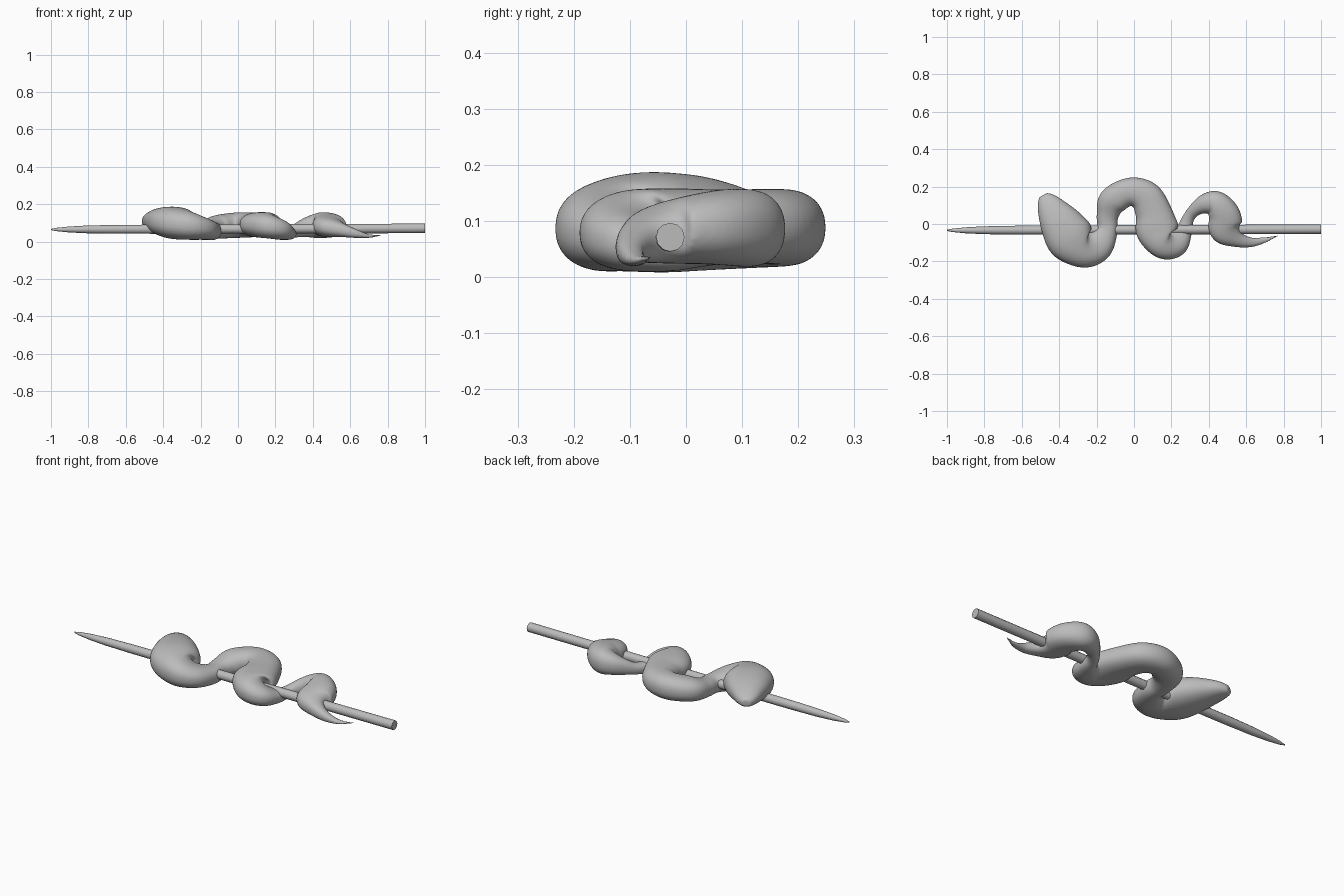
import bpy, bmesh, math
from mathutils import Vector

cube = bpy.data.objects.get("Cube")
if cube:
    bpy.data.objects.remove(cube, do_unlink=True)

grey = bpy.data.materials.new("plain grey")
grey.use_nodes = True
colour = (0.5, 0.5, 0.5, 1)
grey.diffuse_color = colour
grey.node_tree.nodes["Principled BSDF"].inputs["Base Color"].default_value = colour


def catmull(a, b, c, d, t):
    return (b * 2 + (c - a) * t + (a * 2 - b * 5 + c * 4 - d) * t * t
            + (b * 3 - a - c * 3 + d) * t ** 3) * 0.5


def resample(keys, steps):
    keys = [Vector(k) for k in keys]
    ext = [keys[0]] + keys + [keys[-1]]
    out = []
    for i in range(len(keys) - 1):
        out += [catmull(*ext[i:i + 4], s / steps) for s in range(steps)]
    return out + [keys[-1]]


def loft(name, rings, angle):
    bm = bmesh.new()
    loops = [[bm.verts.new(p) for p in ring] for ring in rings]
    n = len(loops[0])
    for a, b in zip(loops, loops[1:]):
        for i in range(n):
            j = (i + 1) % n
            bm.faces.new((a[i], a[j], b[j], b[i]))
    bm.faces.new(loops[0][::-1])
    bm.faces.new(loops[-1])
    bmesh.ops.recalc_face_normals(bm, faces=bm.faces)
    mesh = bpy.data.meshes.new(name)
    bm.to_mesh(mesh)
    bm.free()
    mesh.materials.append(grey)
    obj = bpy.data.objects.new(name, mesh)
    bpy.context.collection.objects.link(obj)
    bpy.ops.object.select_all(action="DESELECT")
    obj.select_set(True)
    bpy.context.view_layer.objects.active = obj
    bpy.ops.object.shade_smooth_by_angle(angle=math.radians(angle))
    return obj


# Winding body: x, y, half width, centre height, half height
head = [(-.485, .155, .025, .105, .02), (-.468, .125, .055, .11, .035),
        (-.435, .07, .085, .112, .055), (-.39, 0, .115, .108, .075),
        (-.335, -.08, .13, .1, .086), (-.26, -.135, .1, .088, .078),
        (-.19, -.11, .085, .07, .06)]
loops = [(-.145, -.035, .058, .058, .05), (-.142, .04, .058, .062, .05),
         (-.115, .12, .077, .078, .062), (-.025, .172, .075, .087, .068),
         (.06, .145, .088, .09, .067), (.105, .06, .098, .09, .066),
         (.125, -.03, .115, .09, .068), (.165, -.1, .09, .085, .068),
         (.225, -.095, .075, .065, .055), (.268, -.03, .045, .045, .035),
         (.29, .03, .032, .05, .032)]
tail = [(.325, .075, .035, .066, .042), (.375, .105, .052, .08, .056),
        (.435, .11, .068, .087, .069), (.482, .05, .085, .088, .066),
        (.495, -.03, .09, .08, .056), (.55, -.08, .046, .065, .04),
        (.625, -.098, .026, .045, .025), (.7, -.085, .016, .03, .01),
        (.772, -.062, .003, .036, .003)]

samples = resample(head + loops + tail, 8)
SIDES = 32
rings = []
for i, (x, y, w, z, h) in enumerate(samples):
    before, after = samples[max(i - 3, 0)], samples[min(i + 3, len(samples) - 1)]
    along = Vector((after[0] - before[0], after[1] - before[1], 0)).normalized()
    side = Vector((-along.y, along.x, 0))
    ring = []
    for k in range(SIDES):
        a = math.tau * k / SIDES
        c, s = math.cos(a), math.sin(a)
        # slightly squared oval section
        u = math.copysign(abs(c) ** 0.88, c) * w
        v = math.copysign(abs(s) ** 0.88, s) * h
        ring.append(Vector((x, y, z)) + side * u + Vector((0, 0, v)))
    rings.append(ring)
body = loft("winding_body", rings, 60)

# Merge the folds on the inside of the tight bends
remesh = body.modifiers.new("merge folds", "REMESH")
remesh.mode = "VOXEL"
remesh.voxel_size = 0.006
remesh.use_smooth_shade = True
smooth = body.modifiers.new("soften", "SMOOTH")
smooth.factor = 0.5
smooth.iterations = 8

# Pointed skewer running through every bend: x, radius
profile = [(-1, .003), (-.97, .009), (-.9, .016), (-.8, .021), (-.65, .0235),
           (-.4, .0245), (1, .0255)]
rod = []
for x, r in profile:
    rod.append([Vector((x, -.031 + .003 * x + r * math.cos(math.tau * k / 12),
                        .068 + .003 * x + r * math.sin(math.tau * k / 12)))
                for k in range(12)])
loft("skewer", rod, 40)
